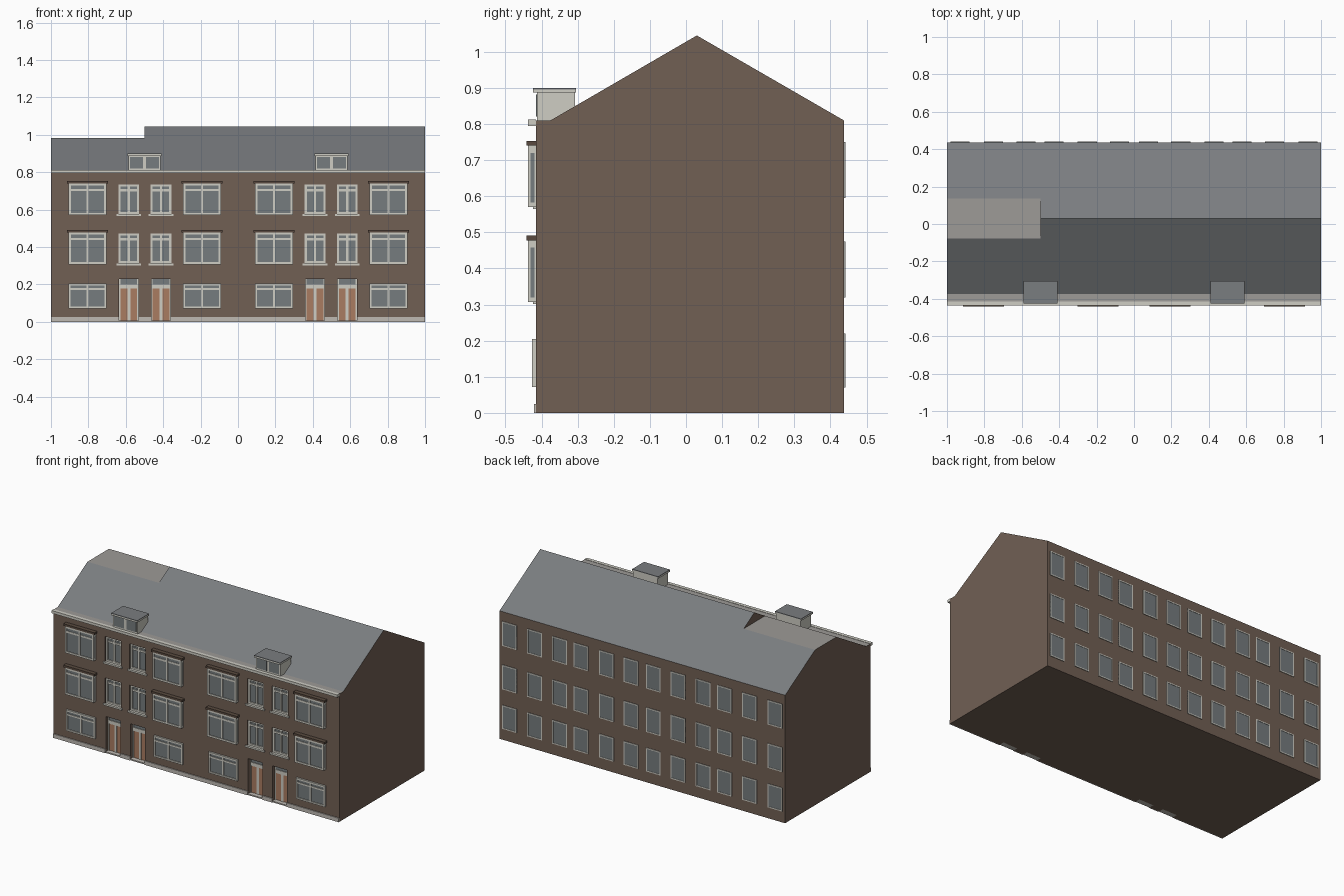
import bpy, bmesh
from mathutils import Vector

if "Cube" in bpy.data.objects:
    bpy.data.objects.remove(bpy.data.objects["Cube"])

# ---- colours
def material(name, rgb):
    m = bpy.data.materials.new(name)
    m.diffuse_color = (*rgb, 1)
    m.use_nodes = True
    m.node_tree.nodes["Principled BSDF"].inputs["Base Color"].default_value = m.diffuse_color
    return m

NAMES = ["brick", "roof_slate", "flat_roofing", "white_frame", "glass",
         "door_wood", "dark_lintel", "plinth_stone"]
RGB = [(0.165, 0.115, 0.088), (0.195, 0.205, 0.215), (0.34, 0.325, 0.31), (0.62, 0.61, 0.55),
       (0.18, 0.20, 0.21), (0.40, 0.20, 0.12), (0.10, 0.068, 0.05), (0.52, 0.49, 0.45)]
MATS = [material(n, c) for n, c in zip(NAMES, RGB)]
BRICK, ROOF, FLAT, FRAME, GLASS, WOOD, LINTEL, STONE = range(8)

# ---- helpers
def box(bm, x, y, z, mat=0):
    """Axis-aligned box from (min, max) pairs."""
    r = bmesh.ops.create_cube(bm, size=1)
    lo, hi = Vector((x[0], y[0], z[0])), Vector((x[1], y[1], z[1]))
    for v in r["verts"]:
        v.co = Vector([lo[i] + (v.co[i] + 0.5) * (hi[i] - lo[i]) for i in range(3)])
    for f in {f for v in r["verts"] for f in v.link_faces}:
        f.material_index = mat

def finish(bm, name):
    bmesh.ops.recalc_face_normals(bm, faces=bm.faces)
    me = bpy.data.meshes.new(name)
    bm.to_mesh(me)
    bm.free()
    for m in MATS:
        me.materials.append(m)
    ob = bpy.data.objects.new(name, me)
    bpy.context.collection.objects.link(ob)
    return ob

def frame_bars(bm, x, y, z, t, transom=None, mullion=True):
    """Outer frame with optional centre mullion and transom."""
    box(bm, (x[0], x[0] + t), y, z, FRAME)
    box(bm, (x[1] - t, x[1]), y, z, FRAME)
    inner = (x[0] + t, x[1] - t)
    box(bm, inner, y, (z[0], z[0] + t), FRAME)
    box(bm, inner, y, (z[1] - t, z[1]), FRAME)
    c = sum(x) / 2
    yb = (y[0] + 0.001, y[1] - 0.001)
    if mullion:
        box(bm, (c - t / 2, c + t / 2), yb, (z[0] + t, z[1] - t), FRAME)
    if transom:
        box(bm, inner, (yb[0] + 0.0005, yb[1] - 0.0005), (transom - t / 2, transom + t / 2), FRAME)

WALL, BACK = -0.415, 0.437
BAYS = [-0.805, -0.192, 0.192, 0.805]
NARROW = [-0.584, -0.412, 0.412, 0.584]
FLOORS = [(0.307, 0.478), (0.57, 0.74)]

# ---- main block: gabled profile swept along x
bm = bmesh.new()
profile = [(WALL, 0), (BACK, 0), (BACK, 0.81), (0.03, 1.045), (-0.375, 0.81), (WALL, 0.81)]
face = bm.faces.new([bm.verts.new((-1, y, z)) for y, z in profile])
ext = bmesh.ops.extrude_face_region(bm, geom=[face])
bmesh.ops.translate(bm, vec=(2, 0, 0), verts=[v for v in ext["geom"] if isinstance(v, bmesh.types.BMVert)])
house = finish(bm, "house_block")

# cutters: lowered flat roof, door recesses, narrow window recesses
bm = bmesh.new()
box(bm, (-1.2, -0.5), (-0.6, 0.6), (0.983, 1.3))
for c in NARROW:
    box(bm, (c - 0.051, c + 0.051), (-0.5, -0.385), (-0.1, 0.23))
    for z0, z1 in FLOORS:
        box(bm, (c - 0.056, c + 0.056), (-0.5, -0.395), (z0 + 0.005, z1 - 0.005))
cutter = finish(bm, "recess_cutter")
cutter.hide_render = True
mod = house.modifiers.new("recesses", "BOOLEAN")
mod.operation, mod.solver, mod.object = "DIFFERENCE", "EXACT", cutter
bpy.context.view_layer.objects.active = house
bpy.ops.object.modifier_apply(modifier=mod.name)
bpy.data.objects.remove(cutter)
# slopes are slate, level tops are flat roofing, the rest is brick
for p in house.data.polygons:
    high = p.center.z > 0.8
    p.material_index = BRICK if not high or p.normal.z < 0.3 else (FLAT if p.normal.z > 0.98 else ROOF)

# ---- cornice along the front eaves
bm = bmesh.new()
box(bm, (-1, 1), (-0.437, WALL), (0.795, 0.812), FRAME)
finish(bm, "cornice")

# ---- plinth, broken at the doors
bm = bmesh.new()
start = -1
for c in NARROW + [None]:
    end = 1 if c is None else c - 0.051
    box(bm, (start, end), (-0.421, WALL), (0, 0.025), STONE)
    start = None if c is None else c + 0.051
finish(bm, "plinth")

# ---- shallow bay windows with canopies on upper floors
for i, c in enumerate(BAYS):
    x = (c - 0.101, c + 0.101)
    for j, z in enumerate(FLOORS):
        bm = bmesh.new()
        box(bm, (x[0] + 0.003, x[1] - 0.003), (-0.434, WALL), (z[0] + 0.003, z[1]), GLASS)
        frame_bars(bm, x, (-0.438, -0.430), z, 0.012, z[1] - 0.035)
        for s in (0, 1):  # side returns
            xs = (x[0], x[0] + 0.006) if s == 0 else (x[1] - 0.006, x[1])
            box(bm, xs, (-0.430, WALL), (z[0], z[0] + 0.012), FRAME)
            box(bm, xs, (-0.430, WALL), (z[1] - 0.02, z[1]), FRAME)
            box(bm, xs, (-0.420, WALL), (z[0] + 0.012, z[1] - 0.02), FRAME)
        box(bm, (x[0] - 0.008, x[1] + 0.008), (-0.442, WALL), (z[1], z[1] + 0.013), LINTEL)
        finish(bm, f"bay_window_{i}_{j}")
    # ground floor window
    bm = bmesh.new()
    z = (0.072, 0.205)
    box(bm, (x[0] + 0.003, x[1] - 0.003), (-0.420, WALL), (z[0] + 0.003, z[1] - 0.003), GLASS)
    frame_bars(bm, x, (-0.426, WALL), z, 0.010, 0.175)
    finish(bm, f"ground_window_{i}")

# ---- narrow recessed windows with sills, and the doors below
for i, c in enumerate(NARROW):
    for j, (z0, z1) in enumerate(FLOORS):
        bm = bmesh.new()
        x, z = (c - 0.056, c + 0.056), (z0 + 0.005, z1 - 0.005)
        box(bm, x, (-0.399, -0.394), z, GLASS)
        frame_bars(bm, x, (-0.407, -0.394), z, 0.012, z1 - 0.037)
        box(bm, (c - 0.066, c + 0.066), (-0.423, -0.395), (z0 - 0.005, z0 + 0.006), FRAME)
        finish(bm, f"narrow_window_{i}_{j}")
    bm = bmesh.new()
    x = (c - 0.051, c + 0.051)
    box(bm, x, (-0.388, -0.383), (0.195, 0.23), GLASS)
    box(bm, x, (-0.392, -0.383), (0.178, 0.2), FRAME)
    box(bm, (x[0] + 0.006, x[1] - 0.006), (-0.388, -0.383), (0.008, 0.178), WOOD)
    box(bm, (c - 0.008, c + 0.008), (-0.391, -0.383), (0.008, 0.178), FRAME)
    for s in (-1, 1):  # jambs
        e = c + s * 0.048
        box(bm, (e - 0.003, e + 0.003), (-0.392, -0.383), (0.008, 0.23), FRAME)
    box(bm, x, (-0.417, -0.383), (0, 0.008), STONE)
    finish(bm, f"front_door_{i}")

# ---- back windows: three rows of twelve
bm = bmesh.new()
for a in (0.93, 0.752, 0.577, 0.428, 0.25, 0.078):
    for c in (-a, a):
        for z in ((0.07, 0.22), (0.32, 0.475), (0.595, 0.75)):
            x = (c - 0.051, c + 0.051)
            box(bm, x, (BACK - 0.002, BACK + 0.002), z, GLASS)
            frame_bars(bm, x, (BACK - 0.002, BACK + 0.004), z, 0.007, mullion=False)
finish(bm, "back_windows")

# ---- box dormers
for i, c in enumerate((-0.5, 0.5)):
    bm = bmesh.new()
    box(bm, (c - 0.086, c + 0.086), (-0.413, -0.308), (0.805, 0.888), FRAME)
    for s in (-1, 1):
        m = c + s * 0.043
        box(bm, (m - 0.034, m + 0.034), (-0.415, -0.41), (0.82, 0.882), GLASS)
    box(bm, (c - 0.091, c + 0.091), (-0.424, -0.305), (0.887, 0.896), FRAME)
    box(bm, (c - 0.091, c + 0.091), (-0.424, -0.305), (0.896, 0.900), ROOF)
    finish(bm, f"dormer_{i}")
